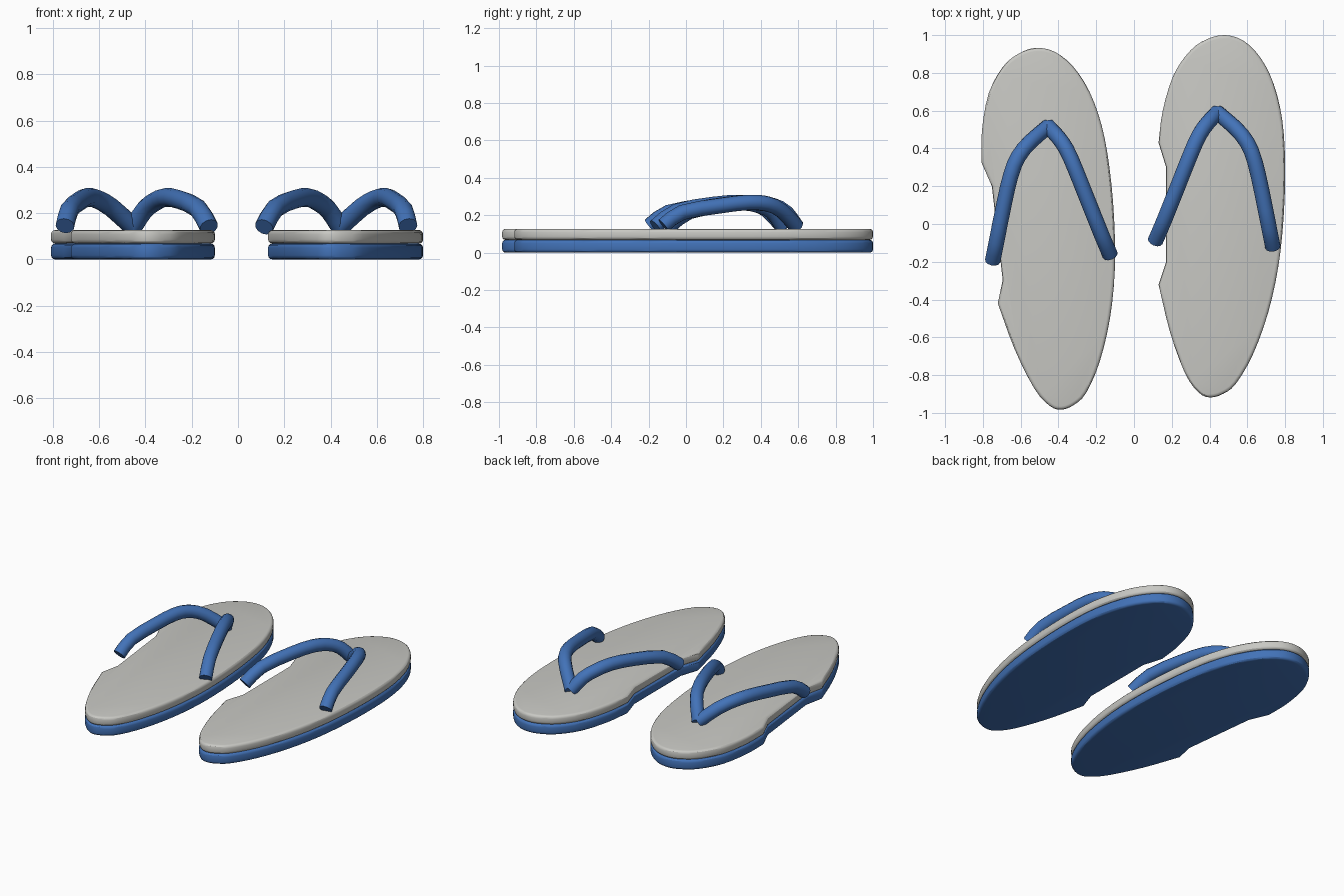
import bpy, bmesh, math
from mathutils import Vector, Matrix

if "Cube" in bpy.data.objects:
    bpy.data.objects.remove(bpy.data.objects["Cube"])


def material(name, rgb):
    m = bpy.data.materials.new(name)
    m.diffuse_color = (*rgb, 1)
    m.use_nodes = True
    m.node_tree.nodes["Principled BSDF"].inputs["Base Color"].default_value = m.diffuse_color
    return m


blue = material("blue rubber", (0.055, 0.17, 0.48))
grey = material("pale grey foam", (0.58, 0.58, 0.55))


def smooth_path(points, steps):
    """Catmull-Rom curve through the points, ends included."""
    p = [Vector(q) for q in points]
    p = [2 * p[0] - p[1]] + p + [2 * p[-1] - p[-2]]
    out = []
    for i in range(1, len(p) - 2):
        a, b, c, d = p[i - 1:i + 3]
        for s in range(steps):
            t = s / steps
            out.append(0.5 * (2 * b + (c - a) * t + (2 * a - 5 * b + 4 * c - d) * t * t
                              + (3 * b - a - 3 * c + d) * t ** 3))
    return out + [p[-2]]


def shade(ob, angle):
    bpy.ops.object.select_all(action='DESELECT')
    ob.select_set(True)
    bpy.context.view_layer.objects.active = ob
    bpy.ops.object.shade_smooth_by_angle(angle=math.radians(angle))


def slab(name, outline, z0, z1, mat):
    """Flat sole layer with rounded rims."""
    bm = bmesh.new()
    base = bm.faces.new([bm.verts.new((v.x, v.y, z0)) for v in outline])
    ext = bmesh.ops.extrude_face_region(bm, geom=[base])
    top = [g for g in ext["geom"] if isinstance(g, bmesh.types.BMVert)]
    bmesh.ops.translate(bm, verts=top, vec=(0, 0, z1 - z0))
    bmesh.ops.recalc_face_normals(bm, faces=bm.faces)
    rims = [e for e in bm.edges if abs(e.verts[0].co.z - e.verts[1].co.z) < 1e-5]
    bmesh.ops.bevel(bm, geom=rims, offset=0.018, segments=3, profile=0.5, affect='EDGES')
    me = bpy.data.meshes.new(name)
    bm.to_mesh(me)
    bm.free()
    me.materials.append(mat)
    ob = bpy.data.objects.new(name, me)
    bpy.context.collection.objects.link(ob)
    shade(ob, 30)


def tube(name, path, mat):
    """Round strap arm with flat ends."""
    cu = bpy.data.curves.new(name, 'CURVE')
    cu.dimensions = '3D'
    cu.bevel_depth = 0.041
    cu.bevel_resolution = 4
    cu.use_fill_caps = True
    sp = cu.splines.new('POLY')
    sp.points.add(len(path) - 1)
    for pt, v in zip(sp.points, path):
        pt.co = (*v, 1)
    cu.materials.append(mat)
    ob = bpy.data.objects.new(name, cu)
    bpy.context.collection.objects.link(ob)
    bpy.ops.object.select_all(action='DESELECT')
    ob.select_set(True)
    bpy.context.view_layer.objects.active = ob
    bpy.ops.object.convert(target='MESH')
    shade(bpy.context.object, 40)


# Sole outline: rounded toe and heel sweep, closed by a shallow arch notch
sweep = [(0.13, 0.43), (0.152, 0.60), (0.21, 0.79), (0.30, 0.92), (0.39, 0.98),
         (0.483, 1.0), (0.58, 0.97), (0.67, 0.88), (0.74, 0.74), (0.785, 0.55),
         (0.80, 0.32), (0.793, 0.05), (0.765, -0.22), (0.71, -0.47), (0.63, -0.69),
         (0.54, -0.845), (0.47, -0.90), (0.40, -0.918), (0.34, -0.89), (0.27, -0.79),
         (0.19, -0.57), (0.13, -0.32)]
notch = [(0.17, -0.20), (0.17, 0.30)]
outline = smooth_path([(*q, 0) for q in sweep], 3) + [Vector((*q, 0)) for q in notch]

# Strap arms, running from the side of the foot to the toe post
inner_arm = [(0.113, -0.09, 0.14), (0.16, 0.02, 0.22), (0.24, 0.22, 0.258),
             (0.30, 0.37, 0.268), (0.345, 0.47, 0.25), (0.39, 0.535, 0.215),
             (0.441, 0.59, 0.14)]
outer_arm = [(0.735, -0.12, 0.145), (0.715, -0.02, 0.215), (0.675, 0.18, 0.25),
             (0.64, 0.33, 0.268), (0.60, 0.43, 0.262), (0.535, 0.51, 0.225),
             (0.441, 0.59, 0.14)]

# Left sole is turned slightly outward; left straps are mirrored
turned = Matrix.Translation((-0.887, -0.117, 0)) @ Matrix.Rotation(math.radians(6.6), 4, 'Z')
mirrored = Matrix.Translation((-0.013, -0.074, 0)) @ Matrix.Scale(-1, 4, (1, 0, 0))
for side, sole_m, strap_m in (("right", Matrix(), Matrix()), ("left", turned, mirrored)):
    shape = [sole_m @ v for v in outline]
    slab(side + "_outsole", shape, 0.0, 0.068, blue)
    slab(side + "_footbed", shape, 0.068, 0.127, grey)
    for arm, pts in (("inner", inner_arm), ("outer", outer_arm)):
        tube(f"{side}_{arm}_strap", [strap_m @ v for v in smooth_path(pts, 2)], blue)
